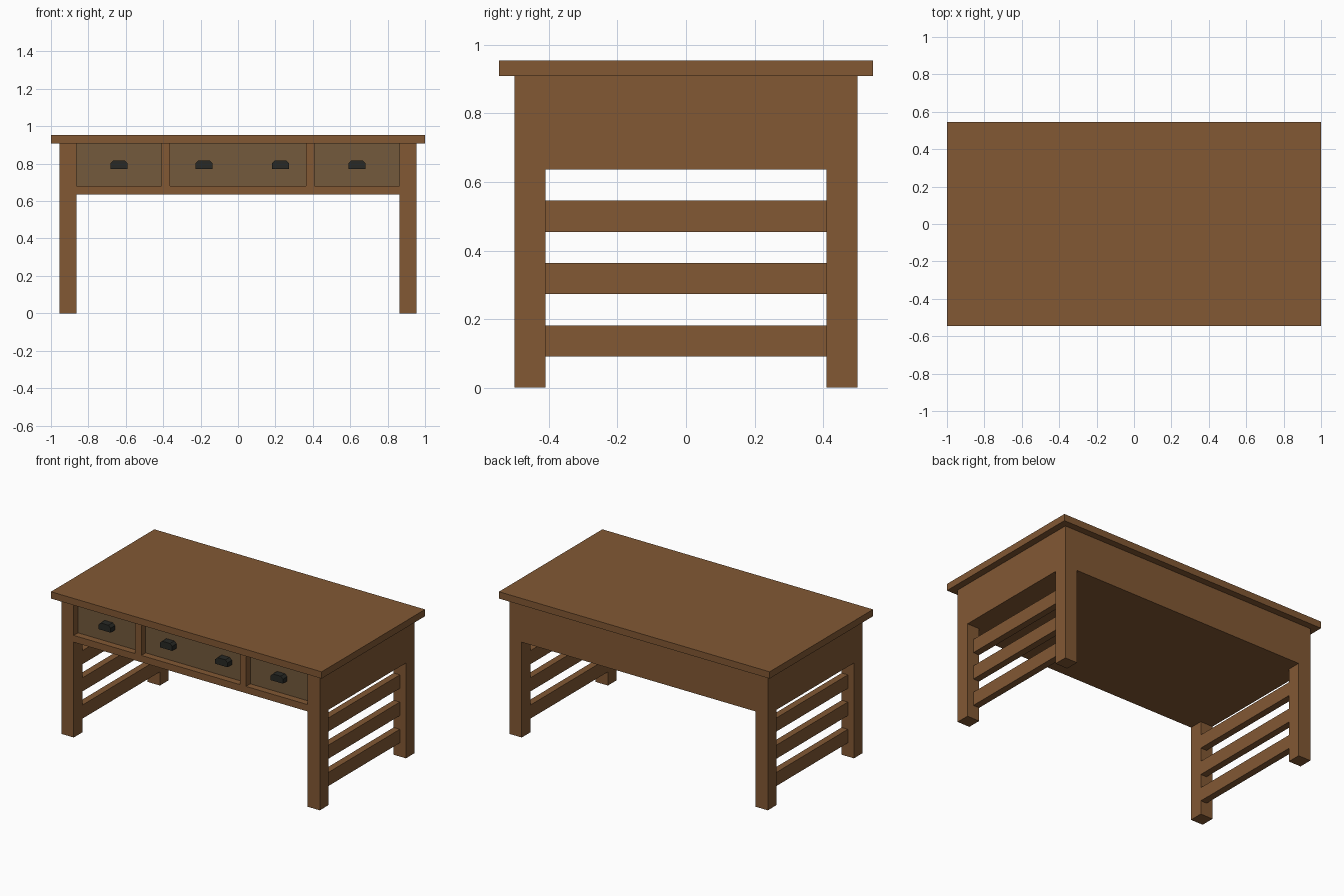
import bpy, bmesh

if "Cube" in bpy.data.objects:
    bpy.data.objects.remove(bpy.data.objects["Cube"])

U = 1 / 22  # design unit: the table is 44 units long


def material(name, rgb):
    m = bpy.data.materials.new(name)
    m.diffuse_color = (*rgb, 1)
    m.use_nodes = True
    m.node_tree.nodes["Principled BSDF"].inputs["Base Color"].default_value = m.diffuse_color
    return m


WOOD = material("brown wood", (0.223, 0.098, 0.034))
DRAWER = material("drawer wood", (0.172, 0.102, 0.045))
METAL = material("dark metal", (0.021, 0.022, 0.018))


def prism(name, profile, y0, y1, mat):
    """Extrude an x-z profile (in design units) from y0 to y1."""
    bm = bmesh.new()
    face = bm.faces.new([bm.verts.new((x * U, y0 * U, z * U)) for x, z in profile])
    out = bmesh.ops.extrude_face_region(bm, geom=[face])
    moved = [v for v in out["geom"] if isinstance(v, bmesh.types.BMVert)]
    bmesh.ops.translate(bm, verts=moved, vec=(0, (y1 - y0) * U, 0))
    bmesh.ops.recalc_face_normals(bm, faces=bm.faces)
    mesh = bpy.data.meshes.new(name)
    bm.to_mesh(mesh)
    bm.free()
    mesh.materials.append(mat)
    obj = bpy.data.objects.new(name, mesh)
    bpy.context.collection.objects.link(obj)
    return obj


def box(name, x0, x1, y0, y1, z0, z1, mat=WOOD):
    return prism(name, [(x0, z0), (x1, z0), (x1, z1), (x0, z1)], y0, y1, mat)


def cut(obj, cutter):
    """Subtract the cutter from the object, then discard it."""
    cutter.hide_render = True
    mod = obj.modifiers.new("cut", 'BOOLEAN')
    mod.operation, mod.solver, mod.object = 'DIFFERENCE', 'EXACT', cutter
    bpy.context.view_layer.objects.active = obj
    bpy.ops.object.modifier_apply(modifier=mod.name)
    bpy.data.objects.remove(cutter)


# Tabletop
box("tabletop", -22, 22, -12, 12, 20, 21)

# Frame: one block, with the openings cut out to leave four legs and the body
frame = box("frame_with_legs", -21, 21, -11, 11, 0, 20)
cut(frame, box("knee_opening", -19, 19, -13, 13, -1, 14))
cut(frame, box("side_opening", -23, 23, -9, 9, -1, 14))

# Drawers set back in their bays
for name, x0, x1 in (("left", -19, -9), ("middle", -8, 8), ("right", 9, 19)):
    cut(frame, box("drawer_bay", x0, x1, -12, -9, 15, 20.5))
    box(name + "_drawer", x0, x1, -10, -9, 15, 20, DRAWER)

# Handles with clipped upper corners
c = 0.35
for i, x in enumerate((-14, -4, 5, 14)):
    prism(f"drawer_handle_{i + 1}",
          [(x - 1, 17), (x + 1, 17), (x + 1, 18 - c), (x + 1 - c, 18),
           (x - 1 + c, 18), (x - 1, 18 - c)], -11, -10, METAL)

# Side slats between the legs, flush with the inner leg faces
for side, x0 in (("left", -20), ("right", 19)):
    for i, z in enumerate((2, 6, 10)):
        box(f"{side}_slat_{i + 1}", x0, x0 + 1, -9, 9, z, z + 2)
